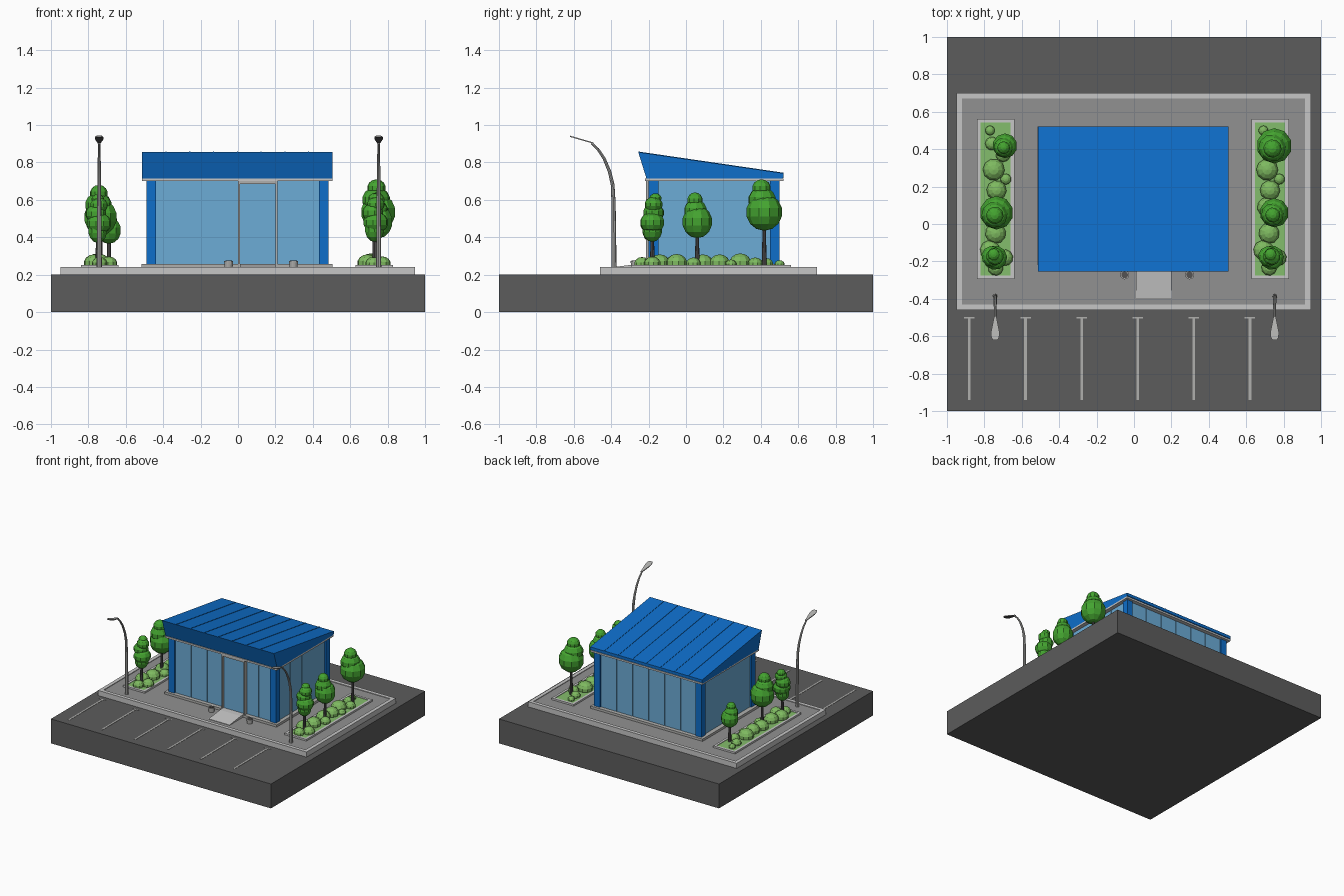
import bpy, bmesh, math
from mathutils import Vector, Matrix

if "Cube" in bpy.data.objects:
    bpy.data.objects.remove(bpy.data.objects["Cube"])


def material(name, rgb):
    lin = [(c / 255 / 12.92) if c < 11 else ((c / 255 + 0.055) / 1.055) ** 2.4 for c in rgb]
    m = bpy.data.materials.new(name)
    m.diffuse_color = (*lin, 1)
    m.use_nodes = True
    m.node_tree.nodes["Principled BSDF"].inputs["Base Color"].default_value = m.diffuse_color
    return m


ASPHALT = material("asphalt", (92, 92, 92))
CURB = material("light concrete", (198, 198, 198))
PAVING = material("paving", (145, 145, 145))
BLUE = material("blue metal", (14, 110, 202))
GLASS = material("glass", (108, 172, 214))
LEAF = material("tree leaf", (68, 164, 48))
BUSH = material("bush leaf", (126, 186, 96))
GRASS = material("grass", (132, 190, 108))
DARK = material("dark grey", (84, 82, 82))
METAL = material("grey metal", (176, 176, 174))


def finish(name, bm, *mats):
    bmesh.ops.recalc_face_normals(bm, faces=bm.faces)
    me = bpy.data.meshes.new(name)
    bm.to_mesh(me)
    bm.free()
    for m in mats:
        me.materials.append(m)
    ob = bpy.data.objects.new(name, me)
    bpy.context.scene.collection.objects.link(ob)
    return ob


def add_box(bm, x0, x1, y0, y1, z0, z1):
    mat = Matrix.Translation(((x0 + x1) / 2, (y0 + y1) / 2, (z0 + z1) / 2))
    bmesh.ops.create_cube(bm, size=1, matrix=mat @ Matrix.Diagonal((x1 - x0, y1 - y0, z1 - z0, 1)))


def boxes(name, mat, *dims):
    bm = bmesh.new()
    for d in dims:
        add_box(bm, *d)
    return finish(name, bm, mat)


def ring(name, mat, x0, x1, y0, y1, z0, z1, w):
    return boxes(name, mat, (x0, x1, y0, y0 + w, z0, z1), (x0, x1, y1 - w, y1, z0, z1),
                 (x0, x0 + w, y0 + w, y1 - w, z0, z1), (x1 - w, x1, y0 + w, y1 - w, z0, z1))


def prism(name, mat, profile, x0, x1):
    """Extrude a (y, z) profile along x."""
    bm = bmesh.new()
    f = bm.faces.new([bm.verts.new((x0, y, z)) for y, z in profile])
    r = bmesh.ops.extrude_face_region(bm, geom=[f])
    bmesh.ops.translate(bm, vec=(x1 - x0, 0, 0),
                        verts=[v for v in r["geom"] if isinstance(v, bmesh.types.BMVert)])
    return finish(name, bm, mat)


def add_ball(bm, x, y, z, rx, rz, turn=0.0, u=10, v=7):
    m = Matrix.Translation((x, y, z)) @ Matrix.Rotation(turn, 4, 'Z') @ Matrix.Diagonal((rx, rx, rz, 1))
    bmesh.ops.create_uvsphere(bm, u_segments=u, v_segments=v, radius=1, matrix=m)


def cylinder(name, mat, x, y, z0, z1, r0, r1, n=8):
    bm = bmesh.new()
    bmesh.ops.create_cone(bm, cap_ends=True, segments=n, radius1=r0, radius2=r1, depth=z1 - z0,
                          matrix=Matrix.Translation((x, y, (z0 + z1) / 2)))
    return finish(name, bm, mat)


# Ground block, raised pavement with curb
boxes("asphalt_base", ASPHALT, (-1, 1, -1, 1, 0, 0.2))
ring("pavement_curb", CURB, -0.95, 0.945, -0.46, 0.70, 0.2, 0.242, 0.03)
boxes("pavement", PAVING, (-0.92, 0.915, -0.43, 0.67, 0.2, 0.237))

# Painted parking bay lines
lines = []
for i in range(6):
    x = -0.88 + 0.3 * i
    lines += [(x - 0.007, x + 0.007, -0.94, -0.505, 0.199, 0.202),
              (x - 0.028, x + 0.028, -0.505, -0.498, 0.199, 0.202)]
boxes("parking_lines", METAL, *lines)

# Building: plinth, glass walls, corner posts, top trim
X0, X1, Y0, Y1 = -0.49, 0.485, -0.20, 0.50
ring("plinth", METAL, X0 - 0.025, X1 + 0.02, Y0 - 0.02, Y1 + 0.02, 0.237, 0.256, 0.05)
boxes("glass_core", GLASS, (X0 + 0.02, X1 - 0.02, Y0 + 0.02, Y1 - 0.02, 0.237, 0.71))
boxes("corner_posts", BLUE, *[(x, x + 0.052, y, y + 0.052, 0.24, 0.71)
                              for x in (X0, X1 - 0.052) for y in (Y0, Y1 - 0.052)])
panes = []


def split(a, b, n):
    s = (b - a) / n
    return [(a + s * i + 0.002, a + s * (i + 1) - 0.002) for i in range(n)]


for a, b in split(X0 + 0.052, 0.0, 3) + split(0.21, X1 - 0.052, 2):
    panes.append((a, b, Y0 + 0.012, Y0 + 0.022, 0.25, 0.70))
for a, b in split(X0 + 0.052, X1 - 0.052, 6):
    panes.append((a, b, Y1 - 0.022, Y1 - 0.012, 0.25, 0.70))
for a, b in split(Y0 + 0.052, Y1 - 0.052, 4):
    panes.append((X0 + 0.012, X0 + 0.022, a, b, 0.25, 0.70))
    panes.append((X1 - 0.022, X1 - 0.012, a, b, 0.25, 0.70))
boxes("glass_panes", GLASS, *panes)
boxes("top_trim", CURB, (X0 - 0.022, X1 + 0.02, Y0 - 0.018, Y1 + 0.02, 0.70, 0.714))

# Sloping roof with raised seams
prism("roof", BLUE, [(-0.255, 0.855), (0.522, 0.742), (0.522, 0.718), (0.50, 0.71), (-0.21, 0.71)],
      -0.512, 0.505)
for i in range(1, 8):
    x = -0.512 + 1.017 * i / 8
    prism("roof_seam", BLUE, [(-0.253, 0.854), (-0.253, 0.858), (0.521, 0.745), (0.521, 0.741)],
          x - 0.003, x + 0.003)

# Door with frame, entrance ramp
boxes("door_frame", METAL, (0.0, 0.011, -0.215, -0.17, 0.24, 0.70), (0.2, 0.211, -0.215, -0.17, 0.24, 0.70),
      (0.011, 0.2, -0.215, -0.17, 0.685, 0.70))
boxes("door_glass", GLASS, (0.011, 0.2, -0.20, -0.17, 0.25, 0.685))
prism("entrance_ramp", CURB, [(-0.395, 0.235), (-0.395, 0.24), (-0.25, 0.258), (-0.2, 0.258), (-0.2, 0.235)],
      0.01, 0.2)

# Litter bins beside the door
for x in (-0.05, 0.297):
    cylinder("litter_bin", METAL, x, -0.272, 0.236, 0.272, 0.021, 0.024, 12)
    cylinder("litter_bin_lid", DARK, x, -0.272, 0.272, 0.276, 0.018, 0.018, 12)


def tree(x, y, base, blobs):
    cylinder("tree_trunk", DARK, x, y, 0.24, base + 0.08, 0.013, 0.008, 8)
    bm = bmesh.new()
    for i, (dx, dy, z, r, h) in enumerate(blobs):
        add_ball(bm, x + dx, y + dy, z, r, h, 0.4 * i)
    finish("tree_crown", bm, LEAF)


def round_tree(x, y, z0, z1, r):
    h = z1 - z0
    tree(x, y, z0, [(0, 0, z0 + 0.36 * h, r, 0.36 * h),
                    (-0.12 * r, -0.12 * r, z0 + 0.60 * h, 0.78 * r, 0.25 * h),
                    (-0.1 * r, -0.15 * r, z0 + 0.83 * h, 0.52 * r, 0.17 * h)])


def tall_tree(x, y, z0, z1, r):
    h = z1 - z0
    tree(x, y, z0, [(0, 0, z0 + 0.26 * h, 0.8 * r, 0.26 * h), (0.1 * r, 0, z0 + 0.40 * h, r, 0.22 * h),
                    (-0.15 * r, 0.1 * r, z0 + 0.60 * h, 0.85 * r, 0.19 * h),
                    (0.1 * r, 0.1 * r, z0 + 0.77 * h, 0.72 * r, 0.16 * h),
                    (0, 0.25 * r, z0 + 0.9 * h, 0.5 * r, 0.10 * h)])


round_tree(0.75, 0.418, 0.435, 0.71, 0.097)
round_tree(0.75, 0.06, 0.395, 0.64, 0.08)
tall_tree(0.73, -0.18, 0.375, 0.635, 0.067)
round_tree(-0.69, 0.418, 0.365, 0.565, 0.068)
round_tree(-0.735, 0.06, 0.41, 0.68, 0.092)
tall_tree(-0.75, -0.18, 0.37, 0.63, 0.067)

# Planters with grass and a row of bushes
bushes = [(-0.03, 0.50, 0.027), (-0.02, 0.43, 0.037), (0.04, 0.37, 0.04), (-0.01, 0.29, 0.06),
          (0.055, 0.24, 0.03), (0.005, 0.18, 0.055), (-0.01, 0.09, 0.055), (0.045, 0.04, 0.04),
          (0.0, -0.05, 0.057), (-0.03, -0.14, 0.055), (0.05, -0.18, 0.045), (0.0, -0.235, 0.042)]
for side, x0, x1, bx in (("left", -0.84, -0.64, -0.74), ("right", 0.628, 0.828, 0.722)):
    ring(side + "_planter_curb", CURB, x0, x1, -0.295, 0.562, 0.236, 0.251, 0.02)
    boxes(side + "_planter_grass", GRASS, (x0 + 0.02, x1 - 0.02, -0.275, 0.542, 0.236, 0.247))
    bm = bmesh.new()
    for i, (dx, y, r) in enumerate(bushes):
        add_ball(bm, bx + dx, y, 0.248 + 0.25 * r, r, 0.85 * r, 0.3 * i)
    finish(side + "_bushes", bm, BUSH)

# Street lamps: curved tapering pole and flat head with a dark underside
path = [(-0.385, 0.24, 0.014), (-0.387, 0.58, 0.011), (-0.392, 0.68, 0.010), (-0.408, 0.75, 0.009),
        (-0.437, 0.82, 0.008), (-0.47, 0.87, 0.007), (-0.505, 0.903, 0.006)]
head = [(0.0, 0.006), (0.05, 0.016), (0.085, 0.023), (0.11, 0.021), (0.125, 0.013)]
for x in (-0.742, 0.752):
    bm = bmesh.new()
    rings = []
    for i, (y, z, r) in enumerate(path):
        a, b = path[max(i - 1, 0)], path[min(i + 1, len(path) - 1)]
        t = Vector((0, b[0] - a[0], b[1] - a[1])).normalized()
        n = Vector((0, t.z, -t.y))
        rings.append([bm.verts.new(Vector((x, y, z)) + r * (math.cos(k * math.pi / 4) * Vector((1, 0, 0))
                                                            + math.sin(k * math.pi / 4) * n)) for k in range(8)])
    for p, q in zip(rings, rings[1:]):
        for k in range(8):
            bm.faces.new((p[k], p[k - 1], q[k - 1], q[k]))
    bm.faces.new(rings[0])
    bm.faces.new(rings[-1])
    pole = finish("lamp_pole", bm, METAL)
    pole.data.shade_smooth()
    bpy.context.view_layer.objects.active = pole
    pole.select_set(True)
    bpy.ops.object.shade_smooth_by_angle(angle=math.radians(40))
    pole.select_set(False)

    bm = bmesh.new()
    outline = [(w, t) for t, w in head] + [(-w, t) for t, w in reversed(head)]
    f = bm.faces.new([bm.verts.new((x + w, -0.495 - t, 0.900 + 0.29 * t)) for w, t in outline])
    r = bmesh.ops.extrude_face_region(bm, geom=[f])
    bmesh.ops.translate(bm, vec=(0, 0, 0.007),
                        verts=[v for v in r["geom"] if isinstance(v, bmesh.types.BMVert)])
    bmesh.ops.recalc_face_normals(bm, faces=bm.faces)
    for f in bm.faces:
        f.material_index = 1 if f.normal.z < -0.5 else 0
    finish("lamp_head", bm, METAL, DARK)
